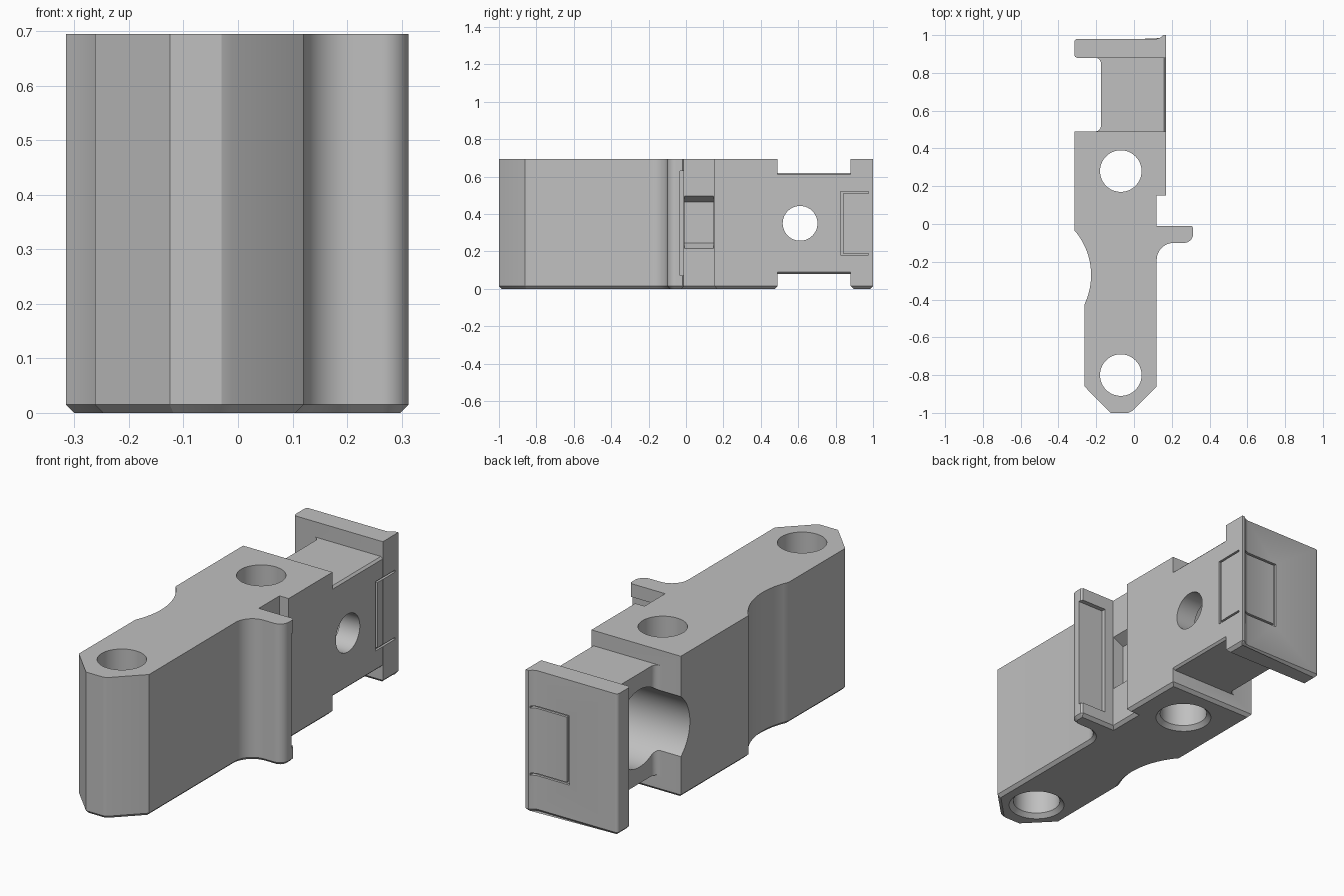
import bpy, bmesh
from math import cos, sin, pi, radians
from mathutils import Matrix, Vector

if "Cube" in bpy.data.objects:
    bpy.data.objects.remove(bpy.data.objects["Cube"])

H = 0.695        # full height
CH = 0.015       # bottom chamfer

grey = bpy.data.materials.new("plain grey")
grey.use_nodes = True
grey.diffuse_color = (0.53, 0.53, 0.53, 1)
grey.node_tree.nodes["Principled BSDF"].inputs["Base Color"].default_value = grey.diffuse_color


def finish(name, bm):
    bmesh.ops.recalc_face_normals(bm, faces=bm.faces)
    mesh = bpy.data.meshes.new(name)
    bm.to_mesh(mesh)
    bm.free()
    mesh.materials.append(grey)
    ob = bpy.data.objects.new(name, mesh)
    bpy.context.collection.objects.link(ob)
    return ob


def arc(cx, cy, r, a0, a1, n=10):
    angles = [radians(a0 + (a1 - a0) * i / n) for i in range(n + 1)]
    return [(cx + r * cos(a), cy + r * sin(a)) for a in angles]


def prism(name, outline, z0, z1, chamfer=0.0):
    """Upright extrusion of a plan outline with an optional bottom chamfer."""
    bm = bmesh.new()
    base = bm.faces.new([bm.verts.new((x, y, z0)) for x, y in outline])
    ext = bmesh.ops.extrude_face_region(bm, geom=[base], use_keep_orig=True)
    top = [v for v in ext["geom"] if isinstance(v, bmesh.types.BMVert)]
    bmesh.ops.translate(bm, verts=top, vec=(0, 0, z1 - z0))
    bmesh.ops.recalc_face_normals(bm, faces=bm.faces)
    if chamfer:
        rim = [e for e in bm.edges if all(abs(v.co.z - z0) < 1e-5 for v in e.verts)]
        bmesh.ops.bevel(bm, geom=rim, offset=chamfer, segments=1, affect='EDGES')
    return finish(name, bm)


def box(name, x0, x1, y0, y1, z0, z1):
    return prism(name, [(x0, y0), (x1, y0), (x1, y1), (x0, y1)], z0, z1)


def cone(name, centre, r1, r2, depth, axis='Z'):
    bm = bmesh.new()
    turn = Matrix.Rotation(pi / 2, 4, 'Y') if axis == 'X' else Matrix()
    bmesh.ops.create_cone(bm, cap_ends=True, segments=64, radius1=r1, radius2=r2, depth=depth,
                          matrix=Matrix.Translation(Vector(centre)) @ turn)
    return finish(name, bm)


def combine(target, other, operation):
    mod = target.modifiers.new(operation.lower(), 'BOOLEAN')
    mod.object, mod.operation, mod.solver = other, operation, 'EXACT'
    bpy.context.view_layer.objects.active = target
    bpy.ops.object.modifier_apply(modifier=mod.name)
    bpy.data.objects.remove(other)


# Main body with pointed nose, side finger tab and scooped flank
outline = [(-0.125, -1), (-0.03, -1), (-0.01, -0.99), (0.12, -0.86)]
outline += arc(0.21, -0.19, 0.09, 180, 90)
outline += arc(0.265, -0.052, 0.048, -90, 0)
outline += [(0.313, -0.02), (0.305, -0.01), (0.12, -0.01), (0.12, 0.15), (0.17, 0.15),
            (0.17, 0.49), (-0.315, 0.49)]
outline += arc(-0.587, -0.27, 0.36, 41, -25, 16)
outline += [(-0.262, -0.86)]
body = prism("clamp_body", outline, 0, H, CH)

# Neck, filleted into both ends on its right side
neck_plan = [(0.169, 0.47), (0.169, 0.90), (-0.205, 0.90)]
neck_plan += arc(-0.205, 0.85, 0.03, 90, 0, 6)
neck_plan += arc(-0.205, 0.52, 0.03, 0, -90, 6)
neck_plan += [(-0.205, 0.47)]
neck = prism("neck", neck_plan, 0.08, 0.62)
bm = bmesh.new()
bm.from_mesh(neck.data)
long_edges = [e for e in bm.edges if all(v.co.x > 0.16 for v in e.verts)
              and abs(e.verts[0].co.y - e.verts[1].co.y) > 0.1]
bmesh.ops.bevel(bm, geom=long_edges, offset=0.01, segments=1, affect='EDGES')
bm.to_mesh(neck.data)
bm.free()

# End plate with a raised corner lip
plate_plan = [(-0.30, 0.88), (0.17, 0.88), (0.17, 1.0), (0.155, 1.0)]
plate_plan += [(0.14, 0.987), (0.12, 0.98)]
plate_plan += arc(-0.30, 0.965, 0.015, 90, 180, 4) + arc(-0.30, 0.895, 0.015, 180, 270, 4)[:-1]
plate = prism("end_plate", plate_plan, 0, H, CH)

combine(body, neck, 'UNION')
combine(body, plate, 'UNION')

# Vertical bolt holes, countersunk underneath
for y in (-0.80, 0.28):
    combine(body, cone("bolt_hole", (-0.07, y, 0.4), 0.11, 0.11, 1.2), 'DIFFERENCE')
    combine(body, cone("countersink", (-0.07, y, 0), 0.15, 0.11, 0.04), 'DIFFERENCE')

# Cross hole with a wide counterbore on the right side
combine(body, cone("cross_hole", (0, 0.61, 0.35), 0.093, 0.093, 1, 'X'), 'DIFFERENCE')
combine(body, cone("counterbore", (-0.17, 0.61, 0.35), 0.19, 0.19, 0.46, 'X'), 'DIFFERENCE')

# Recess on the back of the finger tab
combine(body, box("tab_recess", 0.17, 0.4, -0.033, 0.05, 0.07, 0.63), 'DIFFERENCE')

# Tapered pocket in the notch behind the tab
bm = bmesh.new()
profile = [(0.06, 0.245), (0.06, 0.465), (0.12, 0.495), (0.15, 0.51), (0.15, 0.20), (0.12, 0.215)]
face = bm.faces.new([bm.verts.new((x, -0.008, z)) for x, z in profile])
ext = bmesh.ops.extrude_face_region(bm, geom=[face], use_keep_orig=True)
bmesh.ops.translate(bm, vec=(0, 0.156, 0),
                    verts=[v for v in ext["geom"] if isinstance(v, bmesh.types.BMVert)])
combine(body, finish("pocket", bm), 'DIFFERENCE')

# Thin grooves framing a panel that wraps the back left corner
combine(body, box("side_groove", 0.158, 0.2, 0.826, 0.84, 0.18, 0.52), 'DIFFERENCE')
combine(body, box("back_groove", -0.055, -0.04, 0.968, 1.1, 0.18, 0.52), 'DIFFERENCE')
for z in (0.18, 0.51):
    combine(body, box("side_line", 0.158, 0.2, 0.826, 0.975, z, z + 0.01), 'DIFFERENCE')
    combine(body, box("back_line", -0.055, 0.15, 0.968, 1.1, z, z + 0.01), 'DIFFERENCE')

# Smooth curved walls, sharp corners
bpy.ops.object.select_all(action='DESELECT')
body.select_set(True)
bpy.context.view_layer.objects.active = body
bpy.ops.object.shade_smooth_by_angle(angle=radians(25))
